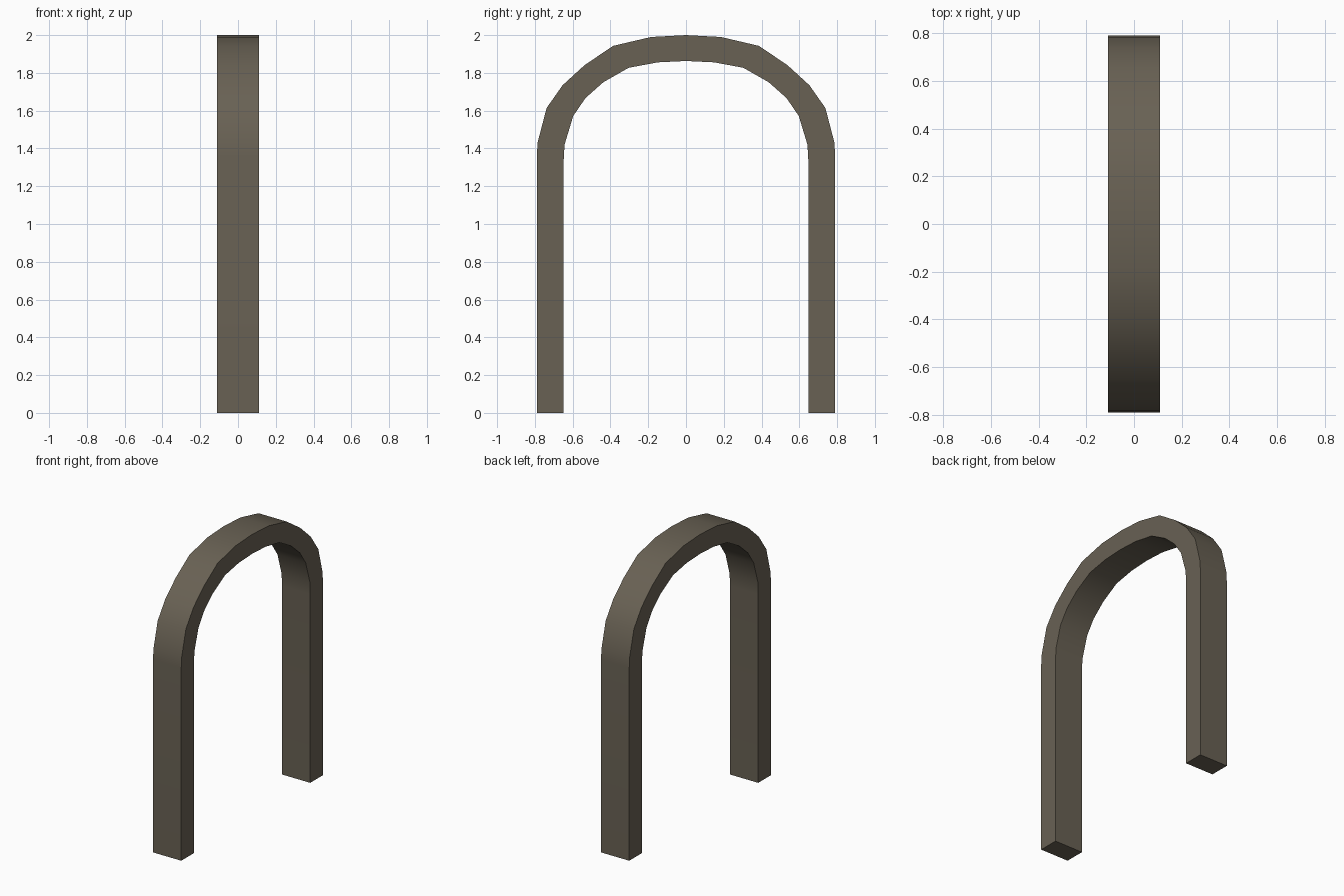
import bpy, bmesh, math

if "Cube" in bpy.data.objects:
    bpy.data.objects.remove(bpy.data.objects["Cube"])

HALF_WIDTH = 0.11

# Half of the arch from foot to crown: (outer y, outer z, inner y, inner z)
half = [
    (0.79, 0.0, 0.648, 0.0),
    (0.79, 1.36, 0.648, 1.33),
    (0.785, 1.434, 0.643, 1.42),
    (0.738, 1.614, 0.597, 1.572),
    (0.653, 1.735, 0.532, 1.667),
    (0.537, 1.841, 0.437, 1.751),
    (0.386, 1.943, 0.304, 1.827),
    (0.185, 1.99, 0.148, 1.856),
    (0.0, 2.0, 0.0, 1.863),
]
# Mirror the half to get the full run from one foot to the other
stations = half + [(-a, b, -c, d) for a, b, c, d in reversed(half[:-1])]

# Sweep a rectangular section along the stations
bm = bmesh.new()
rings = []
for oy, oz, iy, iz in stations:
    corners = [(-HALF_WIDTH, oy, oz), (HALF_WIDTH, oy, oz),
               (HALF_WIDTH, iy, iz), (-HALF_WIDTH, iy, iz)]
    rings.append([bm.verts.new(c) for c in corners])
for r, s in zip(rings, rings[1:]):
    for i in range(4):
        j = (i + 1) % 4
        bm.faces.new((r[i], r[j], s[j], s[i]))
# Feet
bm.faces.new(rings[0])
bm.faces.new(rings[-1])
bmesh.ops.recalc_face_normals(bm, faces=bm.faces)

mesh = bpy.data.meshes.new("arch")
bm.to_mesh(mesh)
bm.free()
arch = bpy.data.objects.new("arch", mesh)
bpy.context.collection.objects.link(arch)

stone = bpy.data.materials.new("grey brown stone")
stone.diffuse_color = (0.14, 0.12, 0.088, 1.0)
stone.use_nodes = True
stone.node_tree.nodes["Principled BSDF"].inputs["Base Color"].default_value = stone.diffuse_color
mesh.materials.append(stone)

# Smooth along the curve, sharp along the edges
bpy.context.view_layer.objects.active = arch
arch.select_set(True)
bpy.ops.object.shade_smooth_by_angle(angle=math.radians(35))
